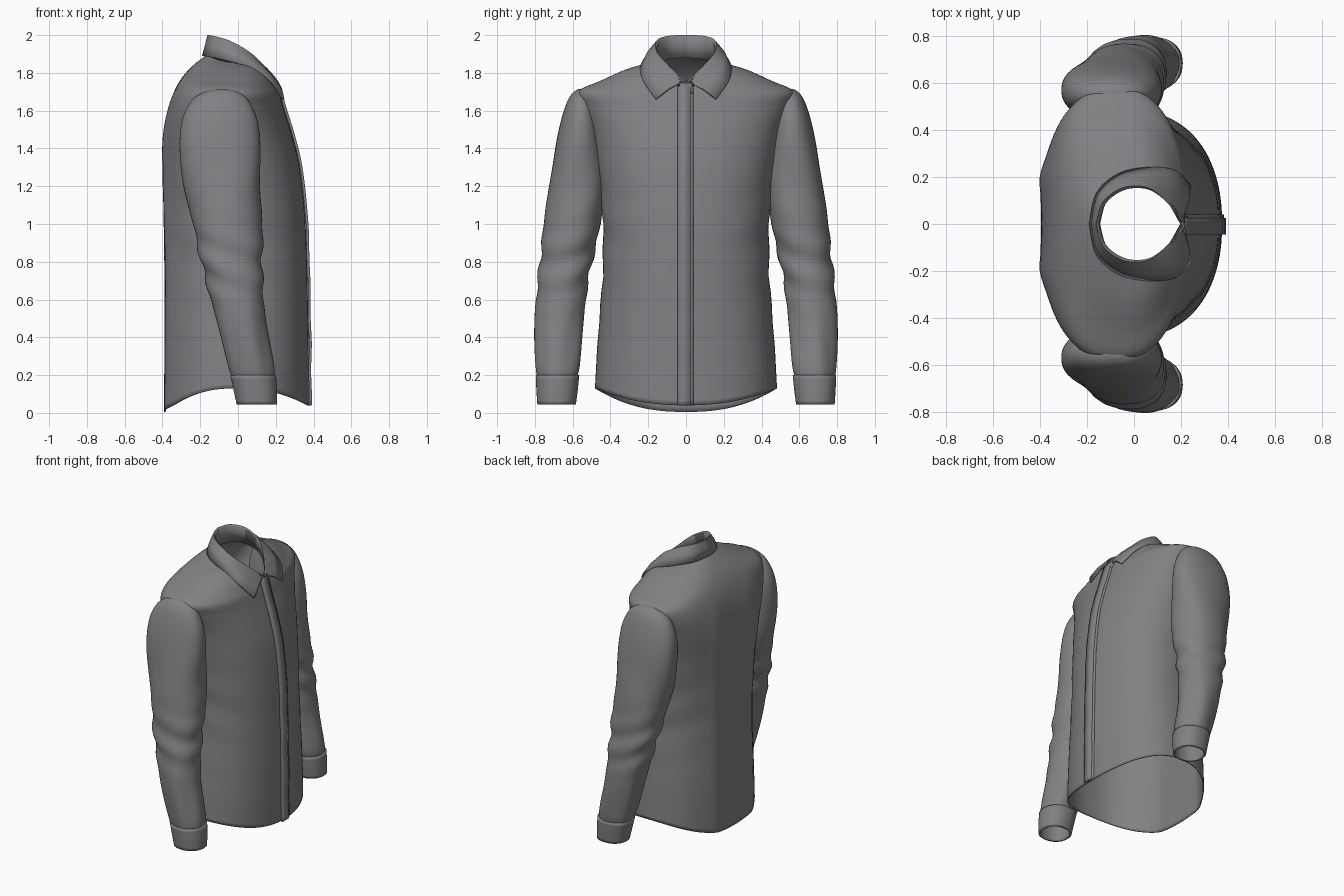
import bpy, bmesh, math
from math import sin, cos, pi, exp

if "Cube" in bpy.data.objects:
    bpy.data.objects.remove(bpy.data.objects["Cube"])

cloth = bpy.data.materials.new("grey cloth")
cloth.diffuse_color = (0.22, 0.22, 0.23, 1)
cloth.use_nodes = True
cloth.node_tree.nodes["Principled BSDF"].inputs["Base Color"].default_value = cloth.diffuse_color


def spline(keys, m):
    """Smooth Catmull-Rom samples through a list of equal-length tuples."""
    out = []
    for i in range(len(keys) - 1):
        a, b, c, d = (keys[max(i - 1, 0)], keys[i], keys[i + 1],
                      keys[min(i + 2, len(keys) - 1)])
        for k in range(m):
            t = k / m
            out.append(tuple(0.5 * (2 * q + (r - p) * t + (2 * p - 5 * q + 4 * r - s) * t * t
                                    + (3 * q - p - 3 * r + s) * t ** 3)
                             for p, q, r, s in zip(a, b, c, d)))
    out.append(keys[-1])
    return out


def loft(name, rows, closed=True, cap=False, thick=0.008, mirror=False):
    """Skin rows of points into a thin cloth sheet."""
    bm = bmesh.new()
    vs = [[bm.verts.new(p) for p in row] for row in rows]
    n = len(rows[0])
    for a, b in zip(vs, vs[1:]):
        for j in range(n if closed else n - 1):
            k = (j + 1) % n
            bm.faces.new((a[j], a[k], b[k], b[j]))
    if cap:
        bm.faces.new(vs[-1])
    bmesh.ops.recalc_face_normals(bm, faces=bm.faces)
    me = bpy.data.meshes.new(name)
    bm.to_mesh(me)
    bm.free()
    ob = bpy.data.objects.new(name, me)
    bpy.context.collection.objects.link(ob)
    me.materials.append(cloth)
    bpy.ops.object.select_all(action='DESELECT')
    ob.select_set(True)
    bpy.context.view_layer.objects.active = ob
    bpy.ops.object.shade_smooth_by_angle(angle=math.radians(50))
    if mirror:
        mod = ob.modifiers.new("mirror", 'MIRROR')
        mod.use_axis = (False, True, False)
        mod.use_clip = False
    mod = ob.modifiers.new("cloth thickness", 'SOLIDIFY')
    mod.thickness = thick
    mod.offset = 0
    return ob


def spow(v, p):
    return math.copysign(abs(v) ** p, v)


def bump(v, centre, width):
    return exp(-((v - centre) / width) ** 2)


# Torso rings: z back, z side, z front, x back, x front, half width, back squareness
torso_keys = [
    (0.005, 0.13, 0.04, -0.388, 0.370, 0.478, 2.4),
    (0.30, 0.36, 0.30, -0.386, 0.370, 0.465, 2.4),
    (0.75, 0.78, 0.75, -0.386, 0.362, 0.435, 2.4),
    (1.05, 1.05, 1.05, -0.390, 0.350, 0.440, 2.6),
    (1.30, 1.30, 1.30, -0.392, 0.322, 0.465, 2.9),
    (1.48, 1.48, 1.47, -0.386, 0.282, 0.500, 3.2),
    (1.62, 1.62, 1.60, -0.362, 0.242, 0.550, 3.2),
    (1.72, 1.70, 1.67, -0.325, 0.222, 0.565, 3.0),
    (1.79, 1.755, 1.70, -0.280, 0.212, 0.450, 2.6),
    (1.85, 1.815, 1.72, -0.220, 0.205, 0.315, 2.2),
    (1.89, 1.85, 1.725, -0.165, 0.198, 0.190, 2.0),
]
torso_rings = spline(torso_keys, 6)
rows = []
for zb, zs, zf, xb, xf, w, nb in torso_rings:
    row = []
    for j in range(96):
        t = 2 * pi * j / 96
        c, s = cos(t), sin(t)
        n = 2.25 if c > 0 else nb
        xm = (xb + xf) / 2
        x = xm + (xf - xb) / 2 * spow(c, 2 / n)
        y = w * spow(s, 2 / n)
        z = zs + ((zf if c > 0 else zb) - zs) * c * c
        if c < 0:   # soft pleats falling down the back
            x -= 0.014 * bump(abs(y), 0.2, 0.07) * min(1, max(0, (1.75 - z) * 3))
        # slanted pull folds at the waist
        y += 0.005 * sin(24 * z + 9 * x) * bump(z, 0.85, 0.35) * s
        row.append((x, y, z))
    rows.append(row)
loft("shirt_body", rows)

# Button placket running down the front, and its stitched inner fold
for name, y0, y1, lift in (("button_placket", -0.045, 0.025, 0.012),
                           ("under_placket", -0.01, 0.04, 0.004)):
    loft(name, [[(r[4] + lift + 0.003 * sin(21 * r[2]) * bump(r[2], 0.4, 0.5), y, r[2])
                 for y in (y0, (y0 + y1) / 2, y1)] for r in torso_rings],
         closed=False, thick=0.014)


def tube(keys, m, fold):
    """Rings from z, inner y, outer y, back x, front x."""
    rows = []
    for z, yi, yo, xb, xf in spline(keys, m):
        row = []
        for j in range(48):
            t = 2 * pi * j / 48
            c, s = spow(cos(t), 0.9), spow(sin(t), 0.9)
            # elbow creases and length-wise gathers above the cuff
            k = 1 + fold * (0.065 * sin(34 * z + 2.4 * cos(t) + 1.5 * sin(t)) * bump(z, 0.78, 0.16)
                            + 0.04 * sin(5 * t + 3 * z) * bump(z, 0.35, 0.2)
                            + 0.025 * sin(3 * t + 9 * z) * bump(z, 1.2, 0.25))
            row.append(((xb + xf) / 2 + (xf - xb) / 2 * c * k,
                        (yi + yo) / 2 + (yo - yi) / 2 * s * k, z))
        rows.append(row)
    return rows


# Sleeves and cuffs
loft("sleeves", tube([
    (0.18, 0.585, 0.778, -0.025, 0.185),
    (0.25, 0.565, 0.790, -0.050, 0.185),
    (0.50, 0.545, 0.797, -0.115, 0.140),
    (0.75, 0.512, 0.775, -0.180, 0.125),
    (1.00, 0.455, 0.748, -0.235, 0.125),
    (1.20, 0.430, 0.720, -0.280, 0.117),
    (1.40, 0.440, 0.690, -0.305, 0.115),
    (1.54, 0.460, 0.660, -0.295, 0.100),
    (1.64, 0.480, 0.628, -0.250, 0.060),
    (1.69, 0.500, 0.598, -0.190, 0.010),
    (1.71, 0.530, 0.570, -0.120, -0.050),
], 8, 1), cap=True, mirror=True)
loft("cuffs", tube([
    (0.045, 0.590, 0.780, 0.000, 0.200),
    (0.12, 0.580, 0.785, -0.016, 0.200),
    (0.20, 0.572, 0.788, -0.034, 0.194),
], 3, 0), thick=0.014, mirror=True)

# Folded collar: stand bottom, fold line and flap edge, from centre back to front point
stand = [(-0.150, 0, 1.88), (-0.120, 0.100, 1.87), (-0.040, 0.165, 1.85),
         (0.060, 0.165, 1.81), (0.140, 0.105, 1.76), (0.198, 0.008, 1.715)]
fold = [(-0.160, 0, 1.995), (-0.130, 0.095, 1.99), (-0.045, 0.155, 1.965),
        (0.060, 0.155, 1.905), (0.145, 0.092, 1.83), (0.208, 0.008, 1.755)]
flap = [(-0.185, 0, 1.89), (-0.155, 0.130, 1.885), (-0.060, 0.212, 1.865),
        (0.070, 0.238, 1.825), (0.175, 0.225, 1.755), (0.240, 0.160, 1.66)]
rows = []
for a, b, c in zip(spline(stand, 6), spline(fold, 6), spline(flap, 6)):
    mid = tuple((p + q) / 2 + d for p, q, d in zip(b, c, (0.004, 0.006, 0.006)))
    rows.append([a, tuple(q + d for q, d in zip(b, (0.006, -0.004, -0.008))), b, mid, c])
for p in range(5):      # keep the centre back exactly on the mirror plane
    rows[0][p] = (rows[0][p][0], 0, rows[0][p][2])
loft("collar", rows, closed=False, thick=0.012, mirror=True)

# Small collar band closing the neck at the front
loft("collar_band", [[(x, y, z) for y in (-0.035, 0, 0.035)]
                     for x, z in ((0.222, 1.69), (0.214, 1.73), (0.204, 1.752))],
     closed=False, thick=0.01)
